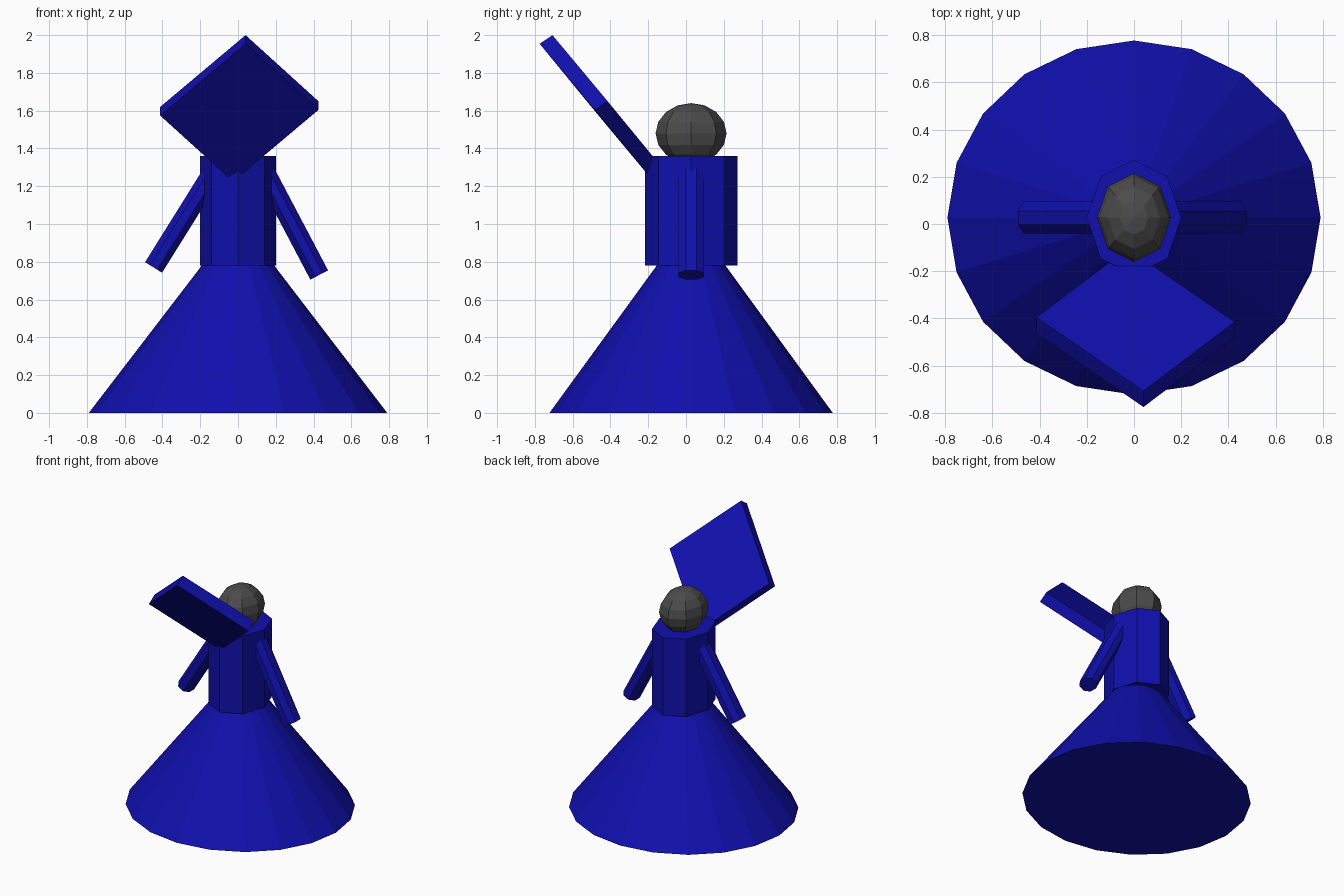
import bpy, bmesh, math
from mathutils import Matrix, Vector

if "Cube" in bpy.data.objects:
    bpy.data.objects.remove(bpy.data.objects["Cube"])

def material(name, rgb):
    m = bpy.data.materials.new(name)
    m.diffuse_color = (*rgb, 1)
    m.use_nodes = True
    m.node_tree.nodes["Principled BSDF"].inputs["Base Color"].default_value = m.diffuse_color
    return m

BLUE = material("deep_blue", (0.005, 0.005, 0.42))
GREY = material("dark_grey", (0.07, 0.07, 0.07))
YC = 0.027  # body axis

def finish(name, bm, mat):
    bmesh.ops.recalc_face_normals(bm, faces=bm.faces[:])
    me = bpy.data.meshes.new(name)
    bm.to_mesh(me)
    bm.free()
    me.materials.append(mat)
    ob = bpy.data.objects.new(name, me)
    bpy.context.collection.objects.link(ob)

def upright(name, sides, rx, ry, z0, z1, top=1.0):
    """Oval column, or cone when top is 0."""
    bm = bmesh.new()
    mx = Matrix.Translation((0, YC, (z0 + z1) / 2)) @ Matrix.Diagonal((rx, ry, z1 - z0, 1))
    bmesh.ops.create_cone(bm, cap_ends=True, segments=sides, radius1=1, radius2=top,
                          depth=1, matrix=mx)
    bmesh.ops.remove_doubles(bm, verts=bm.verts[:], dist=1e-5)
    finish(name, bm, BLUE)

# Skirt and torso
upright("skirt", 20, 0.79, 0.75, 0, 1.03, 0)
upright("torso", 8, 0.20, 0.245, 0.78, 1.36)

# Head
bm = bmesh.new()
bmesh.ops.create_uvsphere(bm, u_segments=8, v_segments=8, radius=1,
                          matrix=Matrix.Translation((0, YC, 1.48)) @ Matrix.Diagonal((0.157, 0.188, 0.16, 1)))
finish("head", bm, GREY)

# Arms: flat-sided octagonal rods running from inside the torso to the hands
def arm(name, hand, shoulder):
    a, b = Vector(hand), Vector(shoulder)
    d = (b - a).normalized()
    y = Vector((0, 1, 0))
    x = y.cross(d)
    frame = Matrix((x, y, d)).transposed().to_4x4()
    mx = (Matrix.Translation((a + b) / 2) @ frame
          @ Matrix.Diagonal((0.053, 0.068, (b - a).length, 1))
          @ Matrix.Rotation(math.pi / 8, 4, 'Z'))
    bm = bmesh.new()
    bmesh.ops.create_cone(bm, cap_ends=True, segments=8, radius1=1 / math.cos(math.pi / 8),
                          radius2=1 / math.cos(math.pi / 8), depth=1, matrix=mx)
    finish(name, bm, BLUE)

arm("left_arm", (-0.447, YC, 0.77), (-0.135, YC, 1.27))
arm("right_arm", (0.43, YC, 0.73), (0.135, YC, 1.29))

# Tilted square panel reaching forward and up from the chest
top = Vector((0.04, -0.707, 2.0))
left = Vector((-0.412, -0.395, 1.62))
right = Vector((0.426, -0.415, 1.65))
offset = Vector((0, -0.068, -0.046))
bm = bmesh.new()
upper = [top, left, left + right - top, right]
face = bm.faces.new([bm.verts.new(p) for p in upper])
ext = bmesh.ops.extrude_face_region(bm, geom=[face], use_keep_orig=True)
bmesh.ops.translate(bm, vec=offset, verts=[v for v in ext["geom"] if isinstance(v, bmesh.types.BMVert)])
finish("raised_panel", bm, BLUE)
